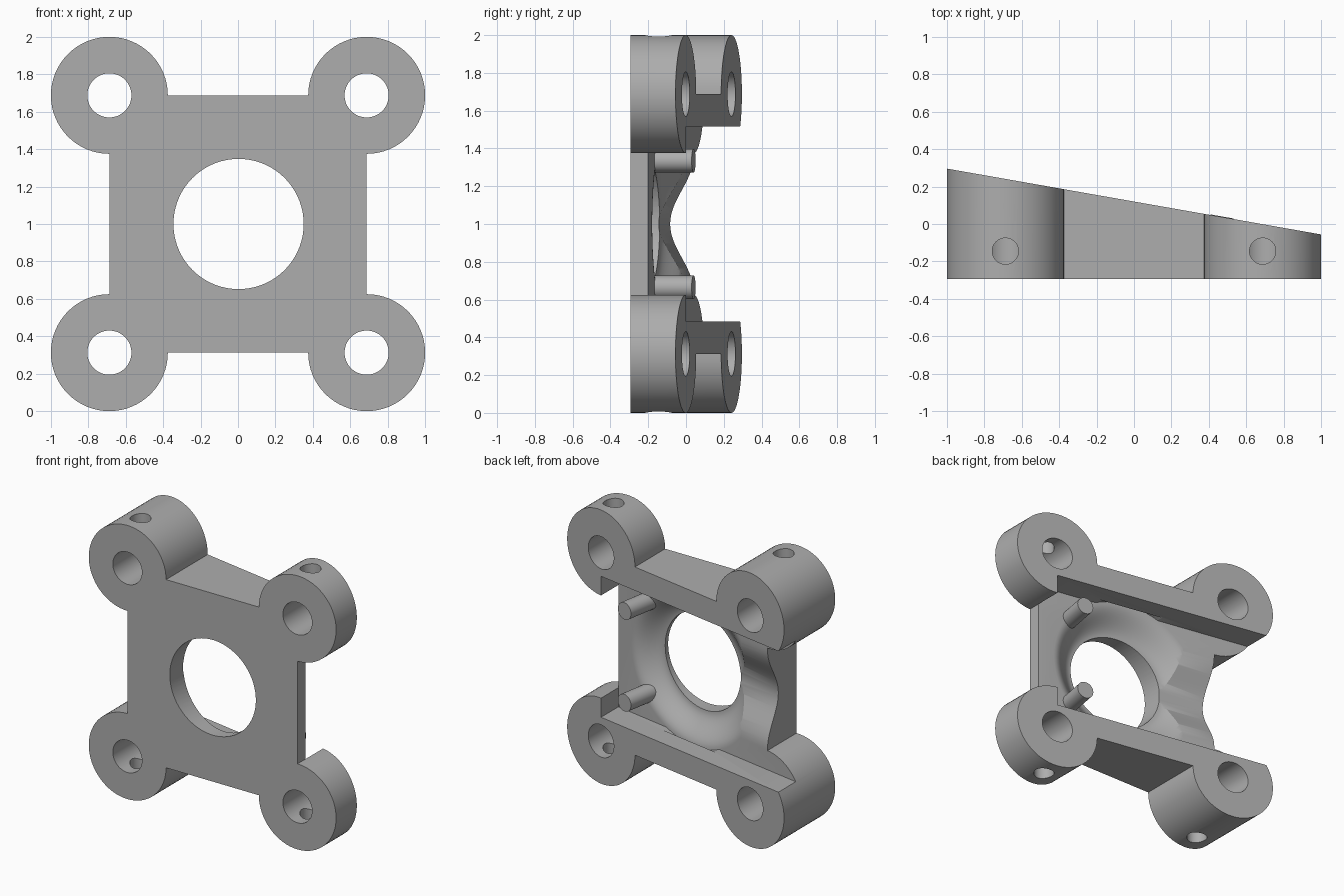
import bpy, bmesh, math
from mathutils import Vector, Matrix

if "Cube" in bpy.data.objects:
    bpy.data.objects.remove(bpy.data.objects["Cube"], do_unlink=True)

C, R = 0.6875, 0.3125      # boss offset and radius
FRONT, SLOPE = -0.295, -0.176
MID = 1.0                  # height of the centre


def back(x):
    return 0.12 + SLOPE * x


def floor(x):
    return back(x) - 0.2


grey = bpy.data.materials.new("plain_grey")
grey.use_nodes = True
grey.diffuse_color = (0.42, 0.42, 0.42, 1)
grey.node_tree.nodes["Principled BSDF"].inputs["Base Color"].default_value = (0.42, 0.42, 0.42, 1)


def to_object(bm, name):
    bmesh.ops.recalc_face_normals(bm, faces=bm.faces)
    mesh = bpy.data.meshes.new(name)
    bm.to_mesh(mesh)
    bm.free()
    mesh.materials.append(grey)
    ob = bpy.data.objects.new(name, mesh)
    bpy.context.collection.objects.link(ob)
    return ob


def prism(name, outline, y0, y1):
    """Closed x-z outline extruded between two depth functions of x."""
    bm = bmesh.new()
    near = [bm.verts.new((x, y0(x), z)) for x, z in outline]
    far = [bm.verts.new((x, y1(x), z)) for x, z in outline]
    bm.faces.new(near)
    bm.faces.new(far)
    n = len(near)
    for i in range(n):
        j = (i + 1) % n
        bm.faces.new((near[i], near[j], far[j], far[i]))
    return to_object(bm, name)


def cylinder(name, start, end, radius, segments=48):
    a, b = Vector(start), Vector(end)
    turn = (b - a).to_track_quat('Z', 'Y').to_matrix().to_4x4()
    bm = bmesh.new()
    bmesh.ops.create_cone(bm, cap_ends=True, segments=segments, radius1=radius, radius2=radius,
                          depth=(b - a).length, matrix=Matrix.Translation((a + b) / 2) @ turn)
    return to_object(bm, name)


def apply_boolean(target, tool, operation='DIFFERENCE'):
    mod = target.modifiers.new("cut", 'BOOLEAN')
    mod.operation, mod.solver, mod.object = operation, 'EXACT', tool
    bpy.context.view_layer.objects.active = target
    bpy.ops.object.modifier_apply(modifier=mod.name)
    bpy.data.objects.remove(tool, do_unlink=True)


def ease(t):
    return 0.5 + 0.5 * math.cos(math.pi * t)


# Plate with a round boss at each corner and a slanted back
outline = []
for k, (sx, sz) in enumerate([(1, 1), (-1, 1), (-1, -1), (1, -1)]):
    for i in range(49):
        a = math.radians(-90 + 90 * k + 270 * i / 48)
        outline.append((sx * C + R * math.cos(a), MID + sz * C + R * math.sin(a)))
plate = prism("mounting_plate", outline, lambda x: FRONT, back)

# Wide channel in the back, open on the thick side
channel = [(-1.2, MID - 0.515), (C, MID - 0.515), (C, MID + 0.515), (-1.2, MID + 0.515)]
apply_boolean(plate, prism("channel_cutter", channel, floor, lambda x: back(x) + 0.2))

# Flared bowl around the opening, sheared to follow the channel floor
bm = bmesh.new()
profile = [(0, 0.05), (0.57, 0.05)]
profile += [(0.57 - 0.225 * i / 12, -0.12 * ease(1 - i / 12)) for i in range(13)]
profile += [(0, -0.12)]
pts = [bm.verts.new((r, h, 0)) for r, h in profile]
edges = [bm.edges.new(p) for p in zip(pts, pts[1:])]
bmesh.ops.spin(bm, geom=pts + edges, cent=(0, 0, 0), axis=(0, 1, 0),
               angle=math.tau, steps=72, use_duplicate=False)
bmesh.ops.remove_doubles(bm, verts=bm.verts, dist=0.0005)
for v in bm.verts:
    v.co.y += floor(v.co.x)
    v.co.z += MID
apply_boolean(plate, to_object(bm, "bowl_cutter"))

# Soft trough leading from the bowl to the thick side
bm = bmesh.new()
section = [(0.36 * i / 14, -0.125 * ease(i / 14)) for i in range(-14, 15)]
section += [(0.36, 0.06), (-0.36, 0.06)]
rows = [[bm.verts.new((x, floor(x) + h, MID + z)) for z, h in section] for x in (-0.85, -0.3)]
for row in rows:
    bm.faces.new(row)
for i in range(len(section)):
    j = (i + 1) % len(section)
    bm.faces.new((rows[0][i], rows[0][j], rows[1][j], rows[1][i]))
apply_boolean(plate, to_object(bm, "trough_cutter"))

# Central opening, corner bolt holes and the cross holes into them
apply_boolean(plate, cylinder("opening_cutter", (0.003, -1, MID), (0.003, 1, MID), 0.348, 72))
for sx in (-1, 1):
    for sz in (-1, 1):
        x, z = sx * C, MID + sz * C
        apply_boolean(plate, cylinder("bolt_cutter", (x, -1, z), (x, 1, z), 0.118))
        apply_boolean(plate, cylinder("cross_cutter", (x, -0.145, z), (x, -0.145, z + sz * 0.5), 0.07))

# Two pegs standing square to the channel floor
normal = Vector((-SLOPE, 1, 0)).normalized()
parts = [plate]
for side, s in (("lower", -1), ("upper", 1)):
    base = Vector((0.435, floor(0.435), MID + s * 0.335))
    parts.append(cylinder(side + "_peg", base - normal * 0.08, base + normal * 0.2, 0.062, 32))

# Smooth curves, sharp edges
for ob in parts:
    bpy.ops.object.select_all(action='DESELECT')
    ob.select_set(True)
    bpy.context.view_layer.objects.active = ob
    bpy.ops.object.shade_smooth_by_angle(angle=math.radians(30))
